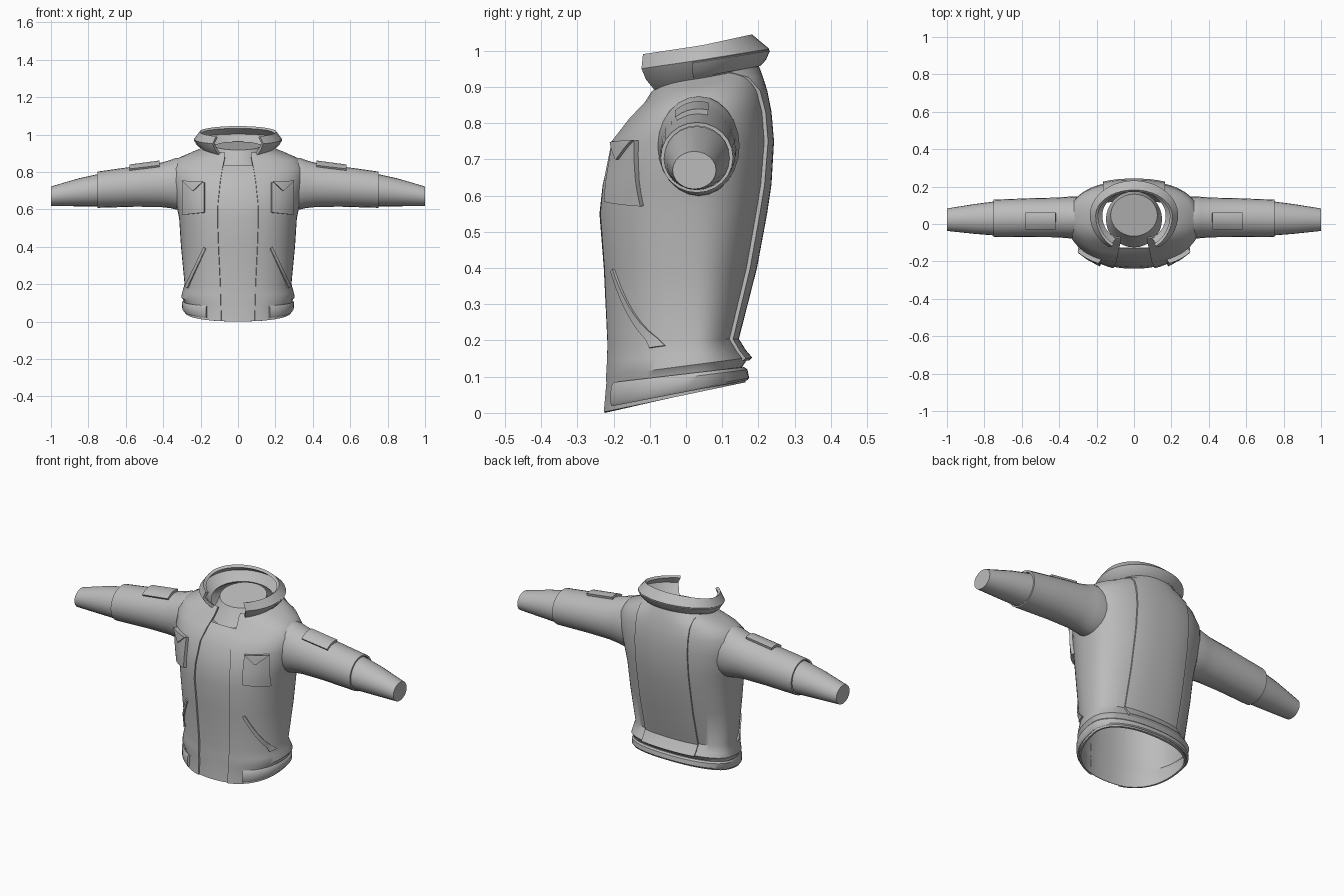
import bpy
import math
from math import sin, cos, pi

cube = bpy.data.objects.get("Cube")
if cube:
    bpy.data.objects.remove(cube, do_unlink=True)

# Single cloth colour
cloth = bpy.data.materials.new("grey_cloth")
cloth.use_nodes = True
cloth.diffuse_color = (0.5, 0.5, 0.5, 1)
cloth.node_tree.nodes["Principled BSDF"].inputs["Base Color"].default_value = (0.5, 0.5, 0.5, 1)

# Body rings: height, tilt, half width, front y, back y, half width of the opening
RINGS = [
    (.05, .21, .285, -.235, .165, .09),
    (.108, .12, .288, -.228, .155, .092),
    (.13, .13, .303, -.228, .172, .093),
    (.16, .08, .297, -.226, .155, .094),
    (.2, .03, .286, -.225, .135, .095),
    (.4, 0, .305, -.235, .185, .105),
    (.55, 0, .315, -.247, .213, .11),
    (.63, 0, .33, -.238, .225, .108),
    (.75, 0, .355, -.21, .232, .095),
    (.82, .05, .355, -.16, .225, .085),
    (.87, .1, .32, -.115, .213, .075),
    (.9, .16, .24, -.1, .2, .07),
    (.92, .2, .18, -.085, .19, .07),
]
POWER = 2.3
MID_Y = 0.02


def ring_at(height):
    """Interpolate the body ring at a height."""
    for low, high in zip(RINGS, RINGS[1:]):
        if height <= high[0]:
            break
    k = (height - low[0]) / (high[0] - low[0])
    return [a + (b - a) * k for a, b in zip(low, high)]


def angle_at(x, ring):
    """Angle from the front at which the body ring reaches x."""
    return math.asin(min(1, (x / ring[2]) ** (POWER / 2)))


def body_point(ring, t, off=0.0):
    height, tilt, width, front, back, _ = ring
    s, c = sin(t), cos(t)
    x = width * math.copysign(abs(s) ** (2 / POWER), s)
    reach = MID_Y - front if c > 0 else back - MID_Y
    y = MID_Y - reach * math.copysign(abs(c) ** (2 / POWER), c)
    return (x + off * s, y - off * c, height + tilt * y)


def front_point(x, z, off=0.0):
    ring = ring_at(z)
    px, py, _ = body_point(ring, angle_at(x, ring), off)
    return (px, py, z)


def sheet(name, rows, thick=0.0, offset=-1, closed=False, cap=False, mirror=False):
    """Skin rows of points, then thicken, mirror and shade."""
    n = len(rows[0])
    verts = [p for row in rows for p in row]
    faces = []
    for i in range(len(rows) - 1):
        for j in range(n if closed else n - 1):
            k = (j + 1) % n
            faces.append((i * n + j, i * n + k, (i + 1) * n + k, (i + 1) * n + j))
    if cap:
        faces.append(tuple(range(len(verts) - n, len(verts))))
    mesh = bpy.data.meshes.new(name)
    mesh.from_pydata(verts, [], faces)
    mesh.materials.append(cloth)
    ob = bpy.data.objects.new(name, mesh)
    bpy.context.collection.objects.link(ob)
    bpy.ops.object.select_all(action='DESELECT')
    ob.select_set(True)
    bpy.context.view_layer.objects.active = ob
    if thick:
        mod = ob.modifiers.new("thickness", 'SOLIDIFY')
        mod.thickness = thick
        mod.offset = offset
        bpy.ops.object.modifier_apply(modifier=mod.name)
    if mirror:
        mod = ob.modifiers.new("mirror", 'MIRROR')
        mod.use_clip = False
        mod.use_mirror_merge = False
        bpy.ops.object.modifier_apply(modifier=mod.name)
    bpy.ops.object.shade_smooth_by_angle(angle=math.radians(38))
    return ob


def span(a, b, n):
    return [a + (b - a) * i / n for i in range(n + 1)]


def patch(name, corners, place, thick, n=6, m=6):
    """Plate that follows a surface between four corners: low pair, then high pair."""
    a, b, c, d = corners
    rows = []
    for v in span(0, 1, m):
        row = []
        for u in span(0, 1, n):
            p = [(a[k] * (1 - u) + b[k] * u) * (1 - v) + (c[k] * (1 - u) + d[k] * u) * v
                 for k in (0, 1)]
            row.append(place(*p))
        rows.append(row)
    return sheet(name, rows, thick, mirror=True)


# Jacket shell, open at the front
rows = []
for ring in RINGS:
    start = angle_at(ring[5], ring)
    rows.append([body_point(ring, t) for t in span(start, 2 * pi - start, 56)])
sheet("jacket_body", rows, 0.01)

# Inner panel behind the opening
rows = []
for ring in RINGS[:10] + [ring_at(.845)]:
    edge = angle_at(ring[5], ring) + 0.06
    rows.append([body_point(ring, t, -0.008) for t in span(-edge, edge, 12)])
sheet("front_panel", rows, 0.004)

# Raised back panel
rows = []
for ring in RINGS[2:]:
    edge = angle_at(0.16, ring)
    rows.append([body_point(ring, t, 0.011) for t in span(pi - edge, pi + edge, 16)])
sheet("back_panel", rows, 0.012)

# Hem band with ends at the front
rows = []
for height, off in ((.058, .006), (.066, .012), (.098, .013), (.108, .006)):
    ring = ring_at(height)
    start = angle_at(0.165, ring)
    rows.append([body_point(ring, t, off) for t in span(start, 2 * pi - start, 48)])
sheet("hem_band", rows, 0.012)


# Neck with a tilted closed top
def neck_ring(z, tilt, rx, front, back):
    cy, ry = (front + back) / 2, (back - front) / 2
    pts = [(rx * sin(t), cy - ry * cos(t)) for t in span(0, 2 * pi, 32)[:-1]]
    return [(x, y, z + tilt * y) for x, y in pts]


sheet("neck", [neck_ring(.855, .22, .15, -.125, .175),
               neck_ring(.895, .22, .135, -.09, .168),
               neck_ring(.93, .2, .125, -.065, .16)], closed=True, cap=True)


# Flared collar, open at the front
def collar_row(rise, rx, front, back, start, off=0.0):
    row = []
    for t in span(start, 2 * pi - start, 40):
        reach = front if cos(t) > 0 else back
        row.append(((rx + off) * sin(t), .045 - (reach + off) * cos(t),
                    .92 + rise - .03 * cos(t)))
    return row


OPEN = math.radians(35)
sheet("collar", [collar_row(-.005, .18, .16, .145, OPEN),
                 collar_row(.025, .215, .19, .17, OPEN),
                 collar_row(.055, .235, .205, .185, OPEN),
                 collar_row(.095, .205, .2, .137, OPEN)], 0.016)
BAND = math.radians(82)
sheet("collar_band", [collar_row(.008, .195, .175, .157, BAND, .004),
                      collar_row(.025, .215, .19, .17, BAND, .006),
                      collar_row(.05, .231, .202, .182, BAND, .005)], 0.008)

# Sleeves: x, centre y, radius y, centre z, radius z
UPPER = [(.29, .035, .112, .737, .14), (.335, .035, .113, .737, .137),
         (.36, .035, .11, .735, .129), (.42, .035, .106, .73, .117),
         (.55, .034, .104, .722, .108), (.75, .03, .1, .705, .097)]
LOWER = [(.735, .03, .092, .703, .088), (.85, .027, .08, .691, .075),
         (1, .023, .06, .67, .052)]


def sleeve_rows(table):
    return [[(x, cy + ry * cos(a), cz + rz * sin(a)) for a in span(0, 2 * pi, 24)[:-1]]
            for x, cy, ry, cz, rz in table]


sheet("upper_sleeves", sleeve_rows(UPPER), 0.01, closed=True, mirror=True)
sheet("cuffs", sleeve_rows(LOWER), closed=True, cap=True, mirror=True)


# Patches on top of the sleeves
def sleeve_top(x, y):
    k = (x - .36) / .39
    drop = math.sqrt(1 - ((y - .035) / .105) ** 2)
    return (x, y, .733 - .027 * k + (.122 - .025 * k) * drop + .014)


patch("sleeve_patches", ((.42, -.03), (.58, -.03), (.42, .062), (.58, .062)), sleeve_top, 0.025)

# Chest pockets with pointed flaps
patch("chest_pockets", ((.175, .583), (.285, .57), (.175, .745), (.285, .752)),
      lambda x, z: front_point(x, z, 0.016), 0.024)
patch("pocket_flaps", ((.226, .7), (.23, .7), (.178, .748), (.283, .754)),
      lambda x, z: front_point(x, z, 0.025), 0.012)

# Slanted slit pockets
patch("slit_pockets", ((.266, .18), (.281, .186), (.17, .39), (.182, .397)),
      lambda x, z: front_point(x, z, 0.007), 0.012, n=2, m=10)
